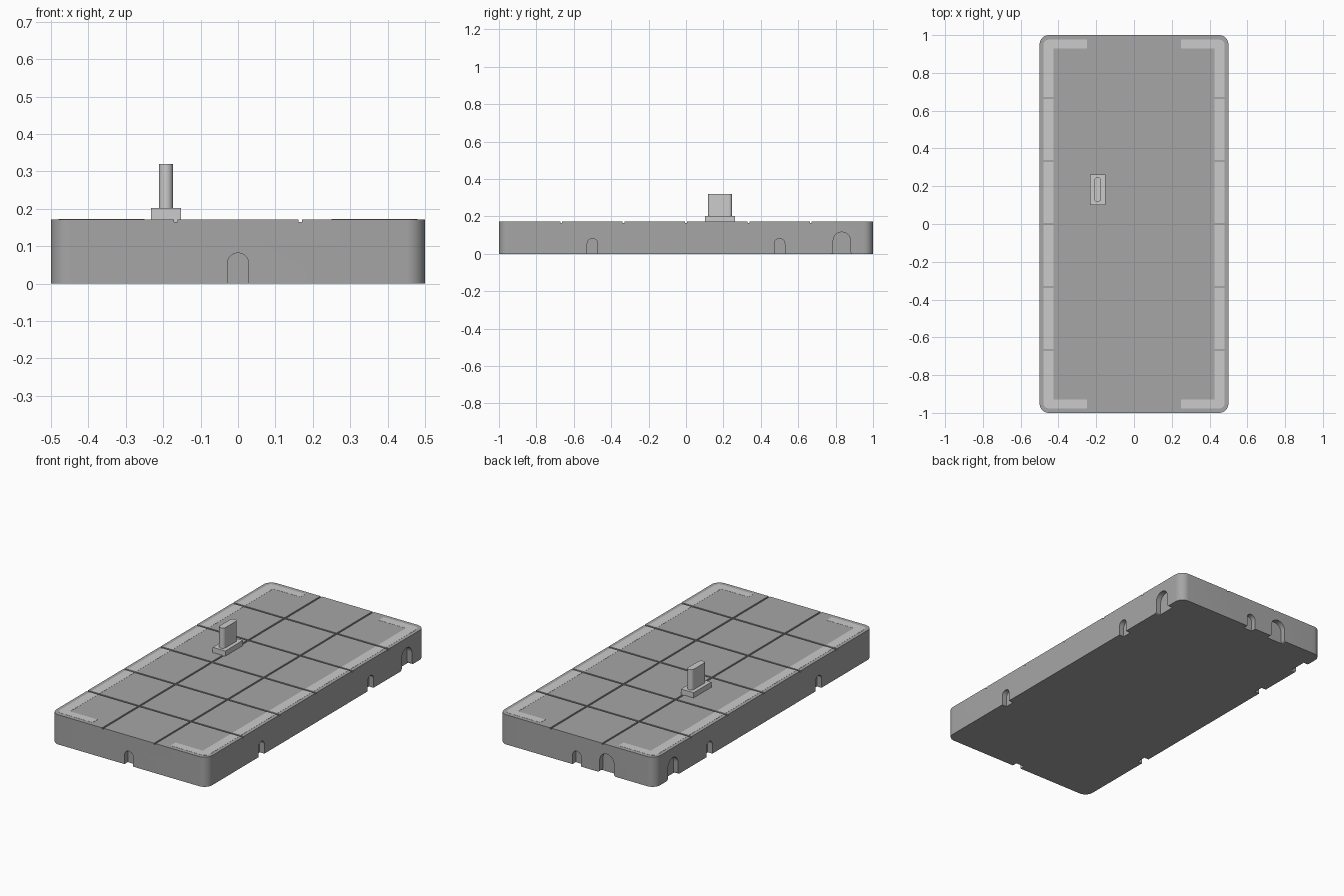
import bpy, bmesh
from math import sin, cos, pi, radians
from mathutils import Matrix

if "Cube" in bpy.data.objects:
    bpy.data.objects.remove(bpy.data.objects["Cube"])

TOP = 0.172


def prism(name, pts, lo, hi, matrix=Matrix()):
    """Extrude a 2D outline from lo to hi along local z."""
    bm = bmesh.new()
    face = bm.faces.new([bm.verts.new((x, y, lo)) for x, y in pts])
    ext = bmesh.ops.extrude_face_region(bm, geom=[face])["geom"]
    verts = [v for v in ext if isinstance(v, bmesh.types.BMVert)]
    bmesh.ops.translate(bm, verts=verts, vec=(0, 0, hi - lo))
    bmesh.ops.transform(bm, matrix=matrix, verts=bm.verts)
    bmesh.ops.recalc_face_normals(bm, faces=bm.faces)
    mesh = bpy.data.meshes.new(name)
    bm.to_mesh(mesh)
    bm.free()
    obj = bpy.data.objects.new(name, mesh)
    bpy.context.collection.objects.link(obj)
    return obj


def arc(cx, cy, r, a0, a1, n):
    angles = [radians(a0 + (a1 - a0) * i / n) for i in range(n + 1)]
    return [(cx + r * cos(a), cy + r * sin(a)) for a in angles]


def rounded_rect(hx, hy, r, n=10):
    pts = []
    for sx, sy, a in ((1, 1, 0), (-1, 1, 90), (-1, -1, 180), (1, -1, 270)):
        pts += arc(sx * (hx - r), sy * (hy - r), r, a, a + 90, n)
    return pts


def rect(x0, x1, y0, y1):
    return [(x0, y0), (x1, y0), (x1, y1), (x0, y1)]


def activate(obj):
    bpy.ops.object.select_all(action="DESELECT")
    obj.select_set(True)
    bpy.context.view_layer.objects.active = obj


def cut(targets, cutter):
    for obj in targets:
        mod = obj.modifiers.new("cut", "BOOLEAN")
        mod.operation, mod.solver, mod.object = "DIFFERENCE", "EXACT", cutter
        activate(obj)
        bpy.ops.object.modifier_apply(modifier=mod.name)
    bpy.data.objects.remove(cutter)


def smooth(obj):
    activate(obj)
    bpy.ops.object.shade_smooth_by_angle(angle=radians(30))


def material(name, v):
    mat = bpy.data.materials.new(name)
    mat.diffuse_color = (v, v, v, 1)
    mat.use_nodes = True
    mat.node_tree.nodes["Principled BSDF"].inputs["Base Color"].default_value = mat.diffuse_color
    return mat


# Slab with rounded corners
slab = prism("slab", rounded_rect(0.5, 1.0, 0.05), 0, TOP)
slab.data.materials.append(material("dark_grey", 0.38))

# Light inlaid edge bracket, one per long side
bracket = arc(0.452, -0.948, 0.028, -90, 0, 6) + arc(0.452, 0.948, 0.028, 0, 90, 6)
bracket += [(0.25, 0.976), (0.25, 0.93), (0.426, 0.93),
            (0.426, -0.93), (0.25, -0.93), (0.25, -0.976)]
strips = [prism(f"edge_strip_{side}", [(s * x, y) for x, y in bracket], 0.168, TOP + 0.0007)
          for side, s in (("right", 1), ("left", -1))]

# Panel grooves across the top
G, DEPTH = 0.005, 0.007
for x in (-1 / 6, 1 / 6):
    cut([slab], prism("groove", rect(x - G, x + G, -1.1, 1.1), TOP - DEPTH, 0.2))
for i in range(-2, 3):
    y = i / 3
    cut([slab] + strips, prism("groove", rect(-0.6, 0.6, y - G, y + G), TOP - DEPTH, 0.2))


# Arched recesses around the sides
def arch_profile(r, height, flare):
    if flare:
        foot = [(r + flare, -0.02)] + arc(r + flare, flare, flare, 270, 180, 6)
    else:
        foot = [(r, -0.02)]
    return foot + arc(0, height - r, r, 0, 180, 16) + [(-x, z) for x, z in reversed(foot)]


SMALL = arch_profile(0.028, 0.082, 0)
LARGE = arch_profile(0.046, 0.116, 0.013)
recesses = [  # profile, turn about z, offset along the face, face distance
    (SMALL, 0, 0, 1.0),
    (SMALL, 180, 0, 1.0), (LARGE, 180, 0.192, 1.0),
    (SMALL, 90, -0.5, 0.5), (SMALL, 90, 0.5, 0.5), (LARGE, 90, 0.833, 0.5),
    (SMALL, -90, 0.5, 0.5), (SMALL, -90, -0.5, 0.5), (LARGE, -90, -0.833, 0.5),
]
for profile, turn, u, d in recesses:
    m = Matrix.Rotation(radians(turn), 4, "Z") @ Matrix.Rotation(pi / 2, 4, "X")
    cut([slab], prism("recess", [(x + u, z) for x, z in profile], d - 0.03, d + 0.03, m))
smooth(slab)

# Peg: rectangular foot and round-ended upright
at = Matrix.Translation((-0.1925, 0.182, 0))
prism("peg_foot", rect(-0.0405, 0.0405, -0.081, 0.081), TOP - DEPTH, 0.202, at)
smooth(prism("peg_upright", rounded_rect(0.0188, 0.065, 0.0187), 0.195, 0.32, at))
